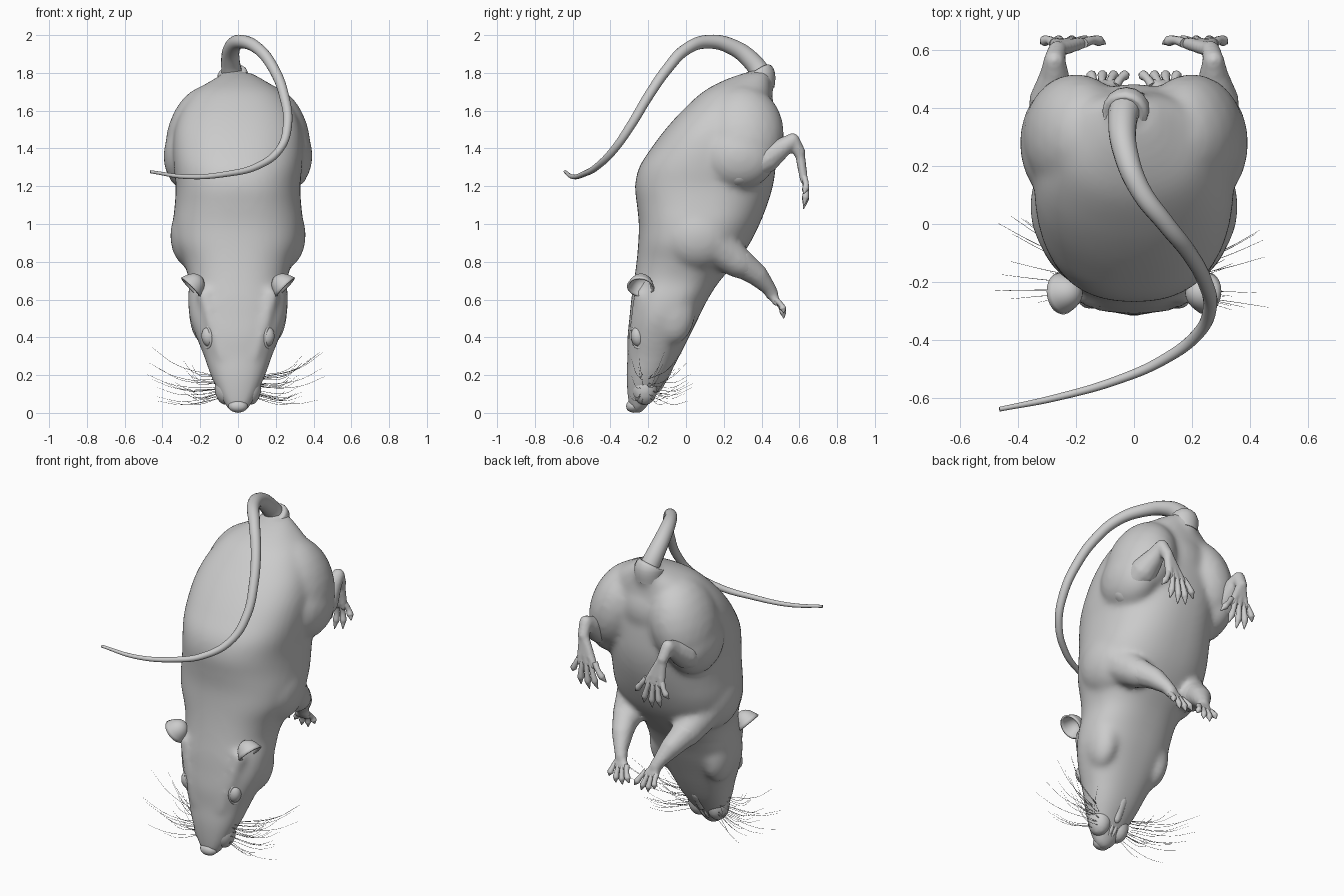
import bpy, bmesh, math, random
from mathutils import Vector, Matrix

if "Cube" in bpy.data.objects:
    bpy.data.objects.remove(bpy.data.objects["Cube"])

random.seed(4)


def add_object(name, bm):
    mesh = bpy.data.meshes.new(name)
    bm.to_mesh(mesh)
    bm.free()
    mesh.shade_smooth()
    ob = bpy.data.objects.new(name, mesh)
    bpy.context.collection.objects.link(ob)
    return ob


def blend(ob, voxel, iterations):
    rm = ob.modifiers.new("blend", 'REMESH')
    rm.mode = 'VOXEL'
    rm.voxel_size = voxel
    rm.use_smooth_shade = True
    sm = ob.modifiers.new("soften", 'SMOOTH')
    sm.factor = 0.5
    sm.iterations = iterations


def ellipsoid(bm, centre, radii, rot=None, sub=3):
    m = Matrix.Translation(centre) @ (rot or Matrix()) @ Matrix.Diagonal((*radii, 1))
    bmesh.ops.create_icosphere(bm, subdivisions=sub, radius=1, matrix=m)


def chain(bm, pts):
    """Row of overlapping balls through (x, y, z, radius) points."""
    for a, b in zip(pts, pts[1:]):
        a, b = Vector(a), Vector(b)
        n = max(2, int((b - a).length / (0.3 * min(a.w, b.w))))
        for i in range(n + 1):
            p = a.lerp(b, i / n)
            ellipsoid(bm, p.xyz, (p.w,) * 3, sub=2)


def tubes(name, paths, sides=4, res=6):
    """Tapered tubes through (x, y, z, radius) points."""
    cu = bpy.data.curves.new(name, 'CURVE')
    cu.dimensions = '3D'
    cu.bevel_depth = 1
    cu.bevel_resolution = sides
    cu.resolution_u = res
    cu.use_fill_caps = True
    for path in paths:
        sp = cu.splines.new('BEZIER')
        sp.bezier_points.add(len(path) - 1)
        for bp, p in zip(sp.bezier_points, path):
            bp.co = p[:3]
            bp.radius = p[3]
            bp.handle_left_type = bp.handle_right_type = 'AUTO'
    ob = bpy.data.objects.new(name, cu)
    bpy.context.collection.objects.link(ob)
    return ob


def flip(pts, s):
    return [(p[0] * s, *p[1:]) for p in pts]


def smooth_rows(rows, steps=4):
    """Catmull-Rom interpolation between rows of numbers."""
    rows = [Vector(r) for r in rows]
    out = []
    for i in range(len(rows) - 1):
        p0, p1, p2, p3 = rows[max(i - 1, 0)], rows[i], rows[i + 1], rows[min(i + 2, len(rows) - 1)]
        for k in range(steps):
            t = k / steps
            out.append(p1 + (p2 - p0) * (t / 2) + (p0 * 2 - p1 * 5 + p2 * 4 - p3) * (t * t / 2)
                       + (p1 * 3 - p0 - p2 * 3 + p3) * (t ** 3 / 2))
    return out + [rows[-1]]


# Torso and head: cross-sections (z, y of back, y of belly, half width)
sections = [
    (.0, -.285, -.235, .03), (.03, -.30, -.21, .06), (.1, -.31, -.16, .10),
    (.2, -.315, -.09, .145), (.3, -.31, -.035, .18), (.4, -.31, .015, .22),
    (.5, -.30, .065, .255), (.6, -.29, .115, .265), (.7, -.275, .18, .26),
    (.8, -.262, .27, .29), (.9, -.253, .34, .335), (1.0, -.25, .39, .345),
    (1.1, -.26, .43, .335), (1.2, -.27, .46, .33), (1.3, -.248, .475, .34),
    (1.4, -.185, .475, .345), (1.5, -.11, .47, .335), (1.6, -.02, .465, .3),
    (1.7, .09, .455, .23), (1.76, .2, .445, .14), (1.8, .31, .43, .07)]
bm = bmesh.new()
N, power = 48, 2 / 2.35
rings = []
for z, y0, y1, w in smooth_rows(sections):
    ring = []
    for i in range(N):
        c, s = math.cos(2 * math.pi * i / N), math.sin(2 * math.pi * i / N)
        x = w * math.copysign(abs(c) ** power, c)
        y = (y0 + y1) / 2 + (y1 - y0) / 2 * math.copysign(abs(s) ** power, s)
        ring.append(bm.verts.new((x, y, z)))
    rings.append(ring)
for a, b in zip(rings, rings[1:]):
    for i in range(N):
        j = (i + 1) % N
        bm.faces.new((a[i], a[j], b[j], b[i]))
bm.faces.new(rings[0][::-1])
bm.faces.new(rings[-1])

# Pelvis and tail root
ellipsoid(bm, (0, .32, 1.54), (.24, .165, .2))
chain(bm, [(-.02, .33, 1.66, .12), (-.025, .395, 1.755, .08)])
for s in (1, -1):
    # Haunch, thigh, shoulder, upper arm
    lean = Matrix.Rotation(-s * .3, 4, 'Y')
    ellipsoid(bm, (s * .2, .3, 1.475), (.175, .22, .27), lean)
    ellipsoid(bm, (s * .265, .28, 1.36), (.13, .2, .18))
    ellipsoid(bm, (s * .22, .06, .94), (.14, .2, .19))
    chain(bm, flip([(.22, .14, .9, .12), (.2, .27, .8, .088), (.18, .33, .765, .07)], s))
    # Brow ridge and cheek
    chain(bm, flip([(.17, -.23, .62, .05), (.14, -.262, .48, .035), (.08, -.27, .3, .04)], s))
    ellipsoid(bm, (s * .175, -.07, .54), (.085, .12, .18))
blend(add_object("torso_and_head", bm), .015, 14)

# Muzzle, shins, forearms, palms and soles
bm = bmesh.new()
ellipsoid(bm, (0, -.28, .035), (.055, .04, .035))
chain(bm, [(0, -.105, .23, .035), (0, -.15, .13, .024)])
for s in (1, -1):
    ellipsoid(bm, (s * .062, -.22, .13), (.062, .07, .09))
    chain(bm, flip([(.29, .28, 1.27, .08), (.285, .42, 1.345, .08), (.275, .51, 1.405, .053),
                    (.275, .565, 1.445, .038), (.265, .6, 1.38, .034)], s))
    chain(bm, flip([(.2, .28, .8, .08), (.165, .37, .735, .062),
                    (.13, .435, .665, .04), (.115, .455, .63, .036)], s))
    for k in (-1, 0, 1):
        chain(bm, flip([(.265, .6, 1.39, .027), (.225 + .045 * k, .625, 1.23, .023)], s))
        chain(bm, flip([(.12, .45, .64, .027), (.1 + .03 * k, .48, .585, .022)], s))
blend(add_object("muzzle_and_limbs", bm), .01, 6)

# Toes and fingers with knuckles and claws
digits = []
for s in (1, -1):
    for k, tip_z in zip((-2, -1, 0, 1, 2), (1.15, 1.095, 1.08, 1.095, 1.16)):
        a = Vector((.225 + .026 * k, .625, 1.25))
        b = Vector((.21 + .056 * k, .63, tip_z))
        digits.append((s, a, b, .017))
    for k, tip_z in zip((-1.5, -.5, .5, 1.5), (.52, .5, .5, .53)):
        a = Vector((.1 + .024 * k, .475, .6))
        b = Vector((.085 + .045 * k, .525, tip_z))
        digits.append((s, a, b, .016))
profile = ((0, 1, 0), (.4, .85, .008), (.7, 1.1, .004), (.82, .7, 0), (1, .15, -.008))
tubes("digits", [flip([(*(a.lerp(b, t) + Vector((0, dy, 0))), r * f) for t, f, dy in profile], s)
                 for s, a, b, r in digits], 3, 4)

# Tail
tail = [(-.025, .42, 1.76, .058), (-.04, .35, 1.86, .05), (-.03, .25, 1.935, .043),
        (.02, .12, 1.965, .036), (.11, 0, 1.925, .031), (.19, -.1, 1.82, .028),
        (.245, -.2, 1.675, .026), (.262, -.29, 1.525, .024), (.22, -.38, 1.395, .021),
        (.1, -.47, 1.305, .018), (-.06, -.54, 1.265, .015), (-.27, -.6, 1.25, .012),
        (-.465, -.64, 1.277, .008)]
tubes("tail", [tail], 6, 10)
tubes("tail_collar", [[(-.025, .385, 1.73, .084), (-.027, .39, 1.79, .082),
                       (-.028, .385, 1.805, .076), (-.029, .382, 1.81, .06)]], 6, 4)

for s, side in ((1, "left"), (-1, "right")):
    # Ear: open cup facing outward and down
    bm = bmesh.new()
    bmesh.ops.create_uvsphere(bm, u_segments=28, v_segments=16, radius=1)
    bmesh.ops.delete(bm, geom=[v for v in bm.verts if v.co.z > .01], context='VERTS')
    for v in bm.verts:
        flare = 1 + .12 * (1 + v.co.z) ** 4
        v.co = Vector((v.co.x * .065 * flare, v.co.y * .065 * flare, v.co.z * .08))
    aim = Vector((s * .65, -.1, -.65)).to_track_quat('Z', 'Y').to_matrix().to_4x4()
    bm.transform(Matrix.Translation((s * .25, -.24, .665)) @ aim)
    ear = add_object(side + "_ear", bm)
    so = ear.modifiers.new("thickness", 'SOLIDIFY')
    so.thickness = .01
    # Eye and eyelid rim
    look = Vector((s * .8, -.55, -.1)).to_track_quat('Z', 'Y').to_matrix().to_4x4()
    bm = bmesh.new()
    ellipsoid(bm, (s * .15, -.25, .405), (.04, .056, .045), look)
    add_object(side + "_eye", bm)
    place = Matrix.Translation((s * .165, -.252, .405)) @ look
    rim = []
    for i in range(13):
        t = 2 * math.pi * i / 12
        rim.append((*(place @ Vector((.038 * math.cos(t), .06 * math.sin(t), 0))), .009))
    tubes(side + "_eyelid", [rim], 3, 3)

# Incisors
tubes("incisors", [[(s * .012, -.17, .12, .012), (s * .012, -.18, .08, .012),
                    (s * .01, -.2, .05, .006)] for s in (1, -1)], 3, 4)

# Whiskers
whiskers = []
for s in (1, -1):
    for i in range(24):
        u, v = random.random(), random.random()
        root = Vector((.1 + .03 * u, -.25 + .1 * v, .07 + .13 * u))
        reach = random.uniform(.24, .48)
        tip = Vector((reach, -.32 + .36 * v, .05 + .16 * u + .42 * (reach - .12) * u))
        mid = root.lerp(tip, .55) + Vector((.02, 0, -.025))
        whiskers.append(flip([(*root, .0013), (*mid, .001), (*tip, .0005)], s))
tubes("whiskers", whiskers, 0, 5)
